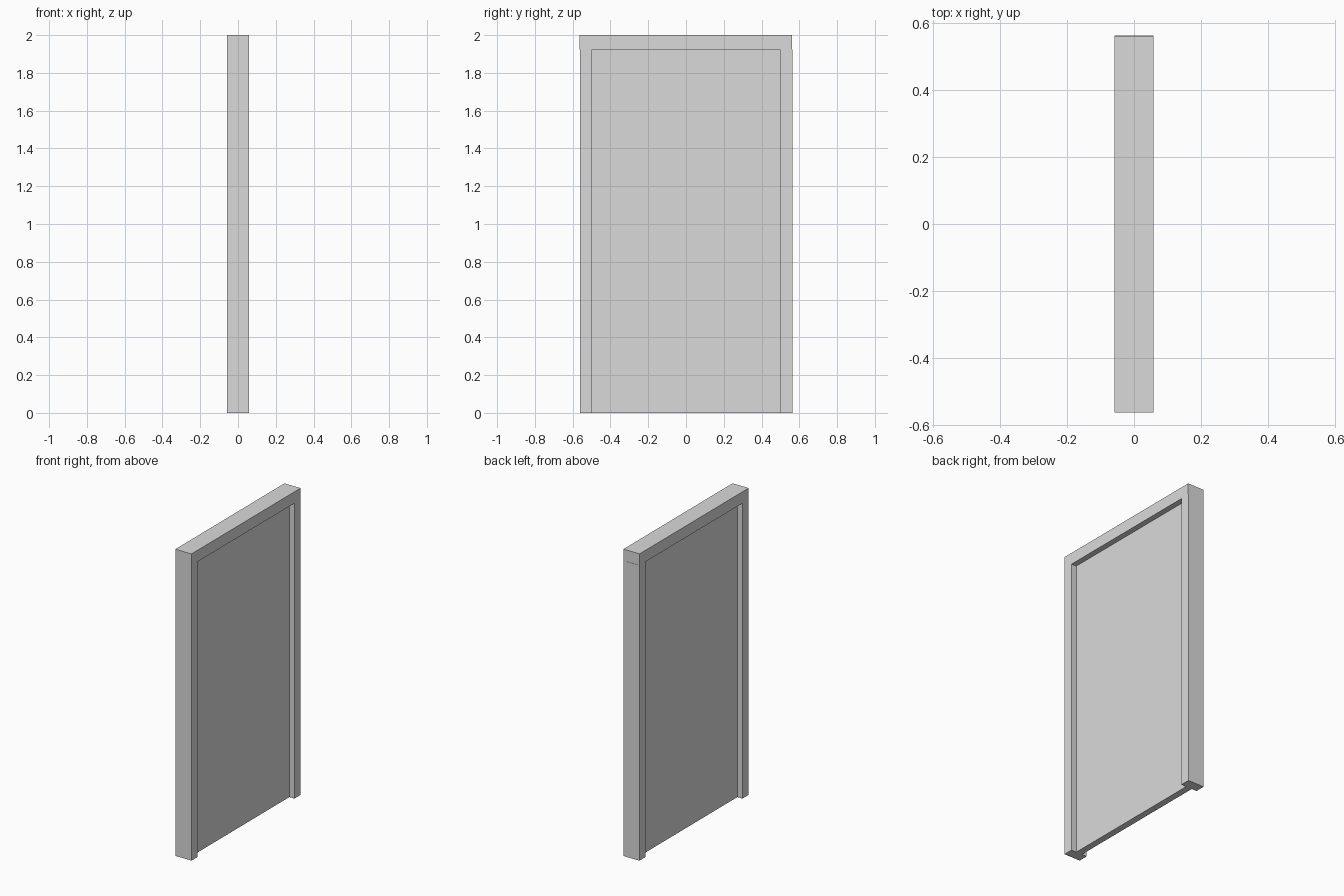
import bpy, bmesh
from mathutils import Vector

if "Cube" in bpy.data.objects:
    bpy.data.objects.remove(bpy.data.objects["Cube"])

grey = bpy.data.materials.new("light_grey")
grey.diffuse_color = (0.7, 0.7, 0.7, 1)
grey.use_nodes = True
grey.node_tree.nodes["Principled BSDF"].inputs["Base Color"].default_value = grey.diffuse_color


def box(name, lo, hi):
    """Axis-aligned box between two corners."""
    lo, hi = Vector(lo), Vector(hi)
    bm = bmesh.new()
    bmesh.ops.create_cube(bm, size=1)
    for v in bm.verts:
        v.co = Vector((lo[i] + (v.co[i] + 0.5) * (hi[i] - lo[i]) for i in range(3)))
    me = bpy.data.meshes.new(name)
    bm.to_mesh(me)
    bm.free()
    me.materials.append(grey)
    ob = bpy.data.objects.new(name, me)
    bpy.context.collection.objects.link(ob)
    return ob


D = 0.058        # half depth of the frame
W = 0.5625       # half width of the frame
IN = 0.498       # half width of the opening
TOP = 1.925      # top of the opening
E = 0.0015       # small misfit between lintel and jambs
P = 0.0215       # half thickness of the door

# Upright jambs
box("left_jamb", (-D, -W + E, 0), (D, -IN, TOP))
box("right_jamb", (-D, IN, 0), (D, W, TOP))

# Lintel across the top, shifted a hair sideways
box("lintel", (-D, -W, TOP), (D, W - E, 2.0))

# Door panel, recessed on both sides
box("door_panel", (-P, -IN, 0), (P, IN, TOP))
